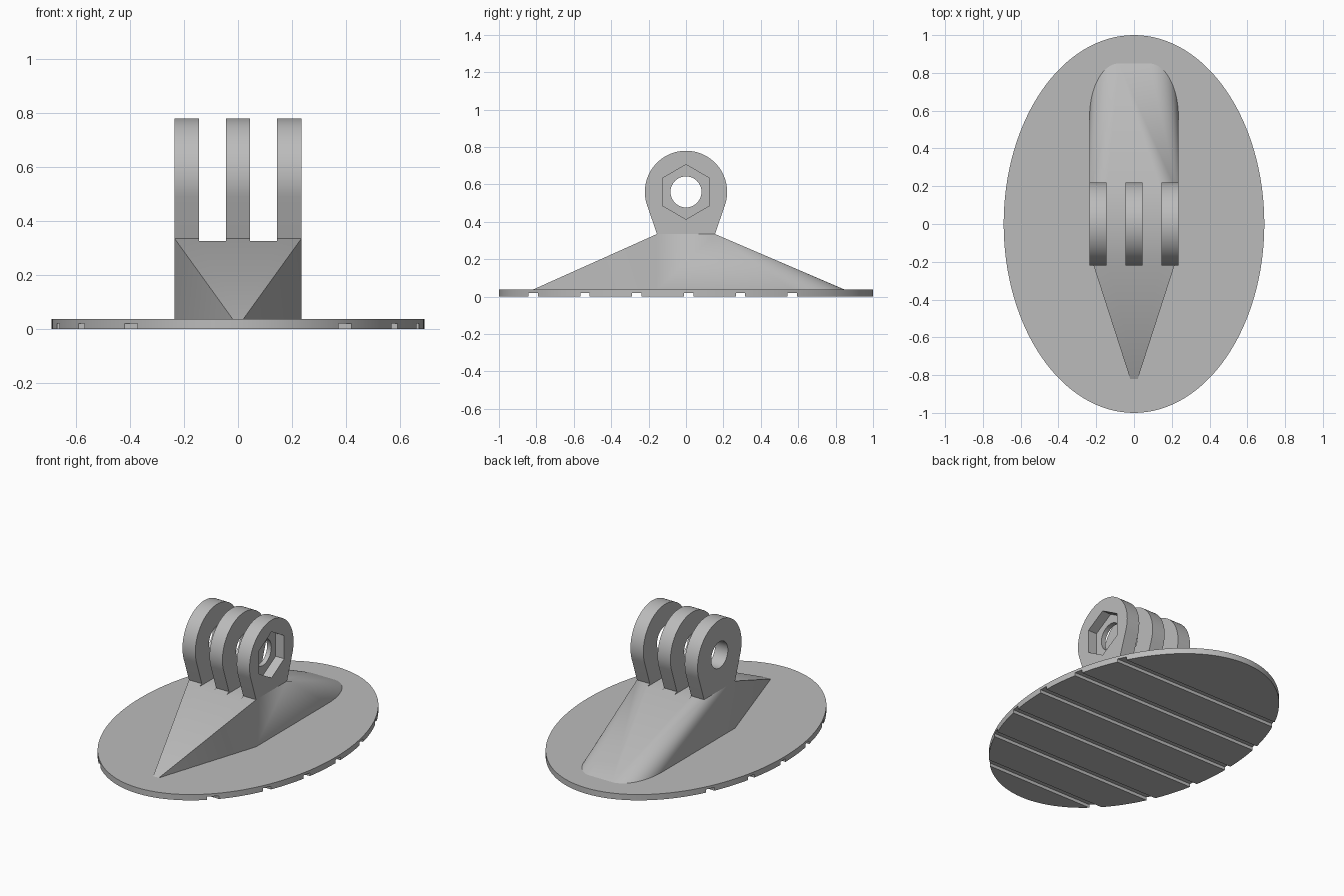
import bpy, bmesh, math
from mathutils import Vector

cube = bpy.data.objects.get("Cube")
if cube:
    bpy.data.objects.remove(cube, do_unlink=True)

grey = bpy.data.materials.new("light_grey_plastic")
grey.use_nodes = True
colour = (0.5, 0.5, 0.5, 1)
grey.diffuse_color = colour
grey.node_tree.nodes["Principled BSDF"].inputs["Base Color"].default_value = colour

PLATE_TOP, SHOULDER, HALF_W, NECK = 0.037, 0.335, 0.235, 0.155
EYE_Z, EYE_R = 0.56, 0.22


def make_object(name, bm):
    bmesh.ops.recalc_face_normals(bm, faces=bm.faces)
    mesh = bpy.data.meshes.new(name)
    bm.to_mesh(mesh)
    bm.free()
    obj = bpy.data.objects.new(name, mesh)
    bpy.context.collection.objects.link(obj)
    mesh.materials.append(grey)
    return obj


def prism(name, points, shift):
    """Extrude a closed outline of 3D points along a vector."""
    bm = bmesh.new()
    face = bm.faces.new([bm.verts.new(p) for p in points])
    ext = bmesh.ops.extrude_face_region(bm, geom=[face])["geom"]
    bmesh.ops.translate(bm, vec=shift,
                        verts=[v for v in ext if isinstance(v, bmesh.types.BMVert)])
    return make_object(name, bm)


def arc(cy, cz, r, start, end, n):
    """Points (y, z) along an arc, angles in radians."""
    return [(cy + r * math.cos(start + (end - start) * i / n),
             cz + r * math.sin(start + (end - start) * i / n)) for i in range(n + 1)]


def x_prism(name, outline, x0, x1):
    return prism(name, [(x0, y, z) for y, z in outline], (x1 - x0, 0, 0))


def box(name, x0, x1, y0, y1, z0, z1):
    return x_prism(name, [(y0, z0), (y1, z0), (y1, z1), (y0, z1)], x0, x1)


def cut(obj, cutters):
    """Subtract each cutter, bake the result and drop the cutters."""
    for c in cutters:
        mod = obj.modifiers.new("cut", "BOOLEAN")
        mod.operation, mod.solver, mod.object = "DIFFERENCE", "EXACT", c
    bpy.context.view_layer.update()
    deps = bpy.context.evaluated_depsgraph_get()
    mesh = bpy.data.meshes.new_from_object(obj.evaluated_get(deps))
    obj.modifiers.clear()
    obj.data = mesh
    for c in cutters:
        bpy.data.objects.remove(c, do_unlink=True)


def smooth(obj):
    bpy.ops.object.select_all(action="DESELECT")
    obj.select_set(True)
    bpy.context.view_layer.objects.active = obj
    bpy.ops.object.shade_smooth_by_angle(angle=math.radians(25))


# Oval base plate with crosswise grooves underneath
ring = [(0.69 * math.cos(a), math.sin(a), 0)
        for a in (2 * math.pi * i / 128 for i in range(128))]
plate = prism("base_plate", ring, (0, 0, PLATE_TOP))
cut(plate, [box("groove_cutter", -1, 1, y - 0.025, y + 0.025, -0.1, 0.02)
            for y in (-0.817 + 0.277 * i for i in range(6))])
smooth(plate)

# Wedge body: pointed at the front, rounded corners at the back
bm = bmesh.new()
for s in (-1, 1):
    points = [(HALF_W, -NECK, SHOULDER), (HALF_W, NECK, SHOULDER),
              (HALF_W, -NECK, PLATE_TOP), (0.02, -0.82, PLATE_TOP)]
    for i in range(17):
        a = math.pi / 2 * i / 16
        points.append((0.08 + 0.155 * math.cos(a), 0.57 + 0.28 * math.sin(a), PLATE_TOP))
    for x, y, z in points:
        bm.verts.new((s * x, y, z))
hull = bmesh.ops.convex_hull(bm, input=bm.verts)
bmesh.ops.dissolve_limit(bm, angle_limit=math.radians(0.5), verts=bm.verts, edges=bm.edges)
body = make_object("wedge_body", bm)
cut(body, [box("slot_cutter", min(s * 0.045, s * 0.145), max(s * 0.045, s * 0.145),
               -0.5, 0.5, SHOULDER - 0.01, 1) for s in (-1, 1)])
smooth(body)

# Three hinge lugs, with a bolt hole through all and a nut recess on the left one
neck = Vector((NECK, SHOULDER - EYE_Z))
tangent = math.atan2(neck.y, neck.x) + math.acos(EYE_R / neck.length)
outline = [(-NECK, SHOULDER), (NECK, SHOULDER)]
outline += arc(0, EYE_Z, EYE_R, tangent, math.pi - tangent, 48)
hole = arc(0, EYE_Z, 0.083, 0, 2 * math.pi, 48)[:-1]
hexagon = arc(0, EYE_Z, 0.146, math.pi / 2, 2.5 * math.pi, 6)[:-1]

for name, x in (("right_lug", -0.19), ("middle_lug", 0), ("left_lug", 0.19)):
    lug = x_prism(name, outline, x - 0.045, x + 0.045)
    cutters = [x_prism("bolt_cutter", hole, x - 0.1, x + 0.1)]
    if name == "left_lug":
        cutters.append(x_prism("nut_cutter", hexagon, HALF_W - 0.06, HALF_W + 0.1))
    cut(lug, cutters)
    smooth(lug)
